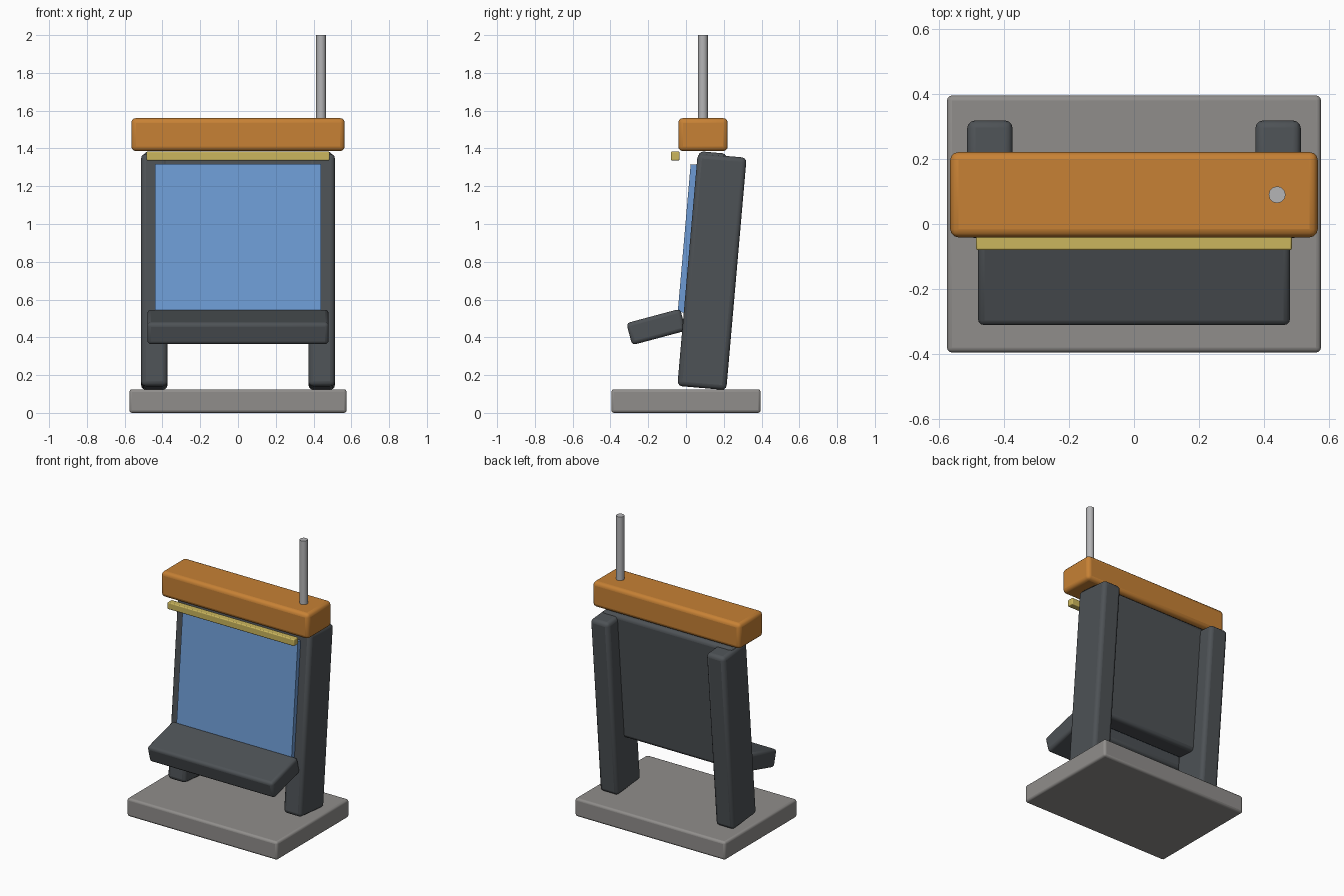
import bpy
from math import radians
from mathutils import Matrix, Vector

if "Cube" in bpy.data.objects:
    bpy.data.objects.remove(bpy.data.objects["Cube"], do_unlink=True)


def material(name, rgb):
    mat = bpy.data.materials.new(name)
    mat.use_nodes = True
    colour = (*rgb, 1.0)
    mat.diffuse_color = colour
    mat.node_tree.nodes["Principled BSDF"].inputs["Base Color"].default_value = colour
    return mat


stone = material("warm grey", (0.28, 0.27, 0.26))
charcoal = material("charcoal", (0.075, 0.084, 0.092))
blue = material("screen blue", (0.155, 0.33, 0.66))
orange = material("orange", (0.57, 0.22, 0.035))
yellow = material("pale yellow", (0.60, 0.47, 0.11))
metal = material("light grey metal", (0.46, 0.46, 0.47))


def finish(obj, name, mat):
    obj.name = name
    obj.data.materials.append(mat)
    bpy.ops.object.shade_smooth_by_angle(angle=radians(35))
    return obj


def box(name, centre, size, mat, bevel=0.0, tilt=0.0):
    """Box with rounded edges, tilted about the x axis by degrees."""
    bpy.ops.mesh.primitive_cube_add(size=1, location=centre, rotation=(radians(tilt), 0, 0))
    obj = bpy.context.object
    obj.data.transform(Matrix.Diagonal((*size, 1)))
    if bevel:
        mod = obj.modifiers.new("rounded edges", "BEVEL")
        mod.width, mod.segments = bevel, 3
    return finish(obj, name, mat)


# Base slab
box("base", (0, 0, 0.0625), (1.15, 0.79, 0.125), stone, 0.015)

# Leaning frame: parts placed in the frame's own tilted space
LEAN = -5
frame_centre = Vector((0, 0.1375, 0.747))
lean = Matrix.Rotation(radians(LEAN), 3, "X")


def frame_box(name, offset, size, mat, bevel=0.0):
    return box(name, frame_centre + lean @ Vector(offset), size, mat, bevel, LEAN)


for name, side in (("left_post", 1), ("right_post", -1)):
    frame_box(name, (side * 0.443, 0, 0), (0.14, 0.26, 1.235), charcoal, 0.025)
frame_box("back_panel", (0, -0.05, 0.19), (1.0, 0.15, 0.88), charcoal, 0.025)
frame_box("screen", (0, -0.142, 0.165), (0.88, 0.04, 0.785), blue)

# Sloping control shelf
box("control_shelf", (0, -0.158, 0.455), (0.96, 0.295, 0.12), charcoal, 0.02, 15)

# Header, light strip and mast
box("header", (0, 0.09, 1.473), (1.13, 0.262, 0.175), orange, 0.025)
box("light_strip", (0, -0.057, 1.36), (0.97, 0.047, 0.047), yellow, 0.006)
bpy.ops.mesh.primitive_cylinder_add(vertices=12, radius=0.026, depth=0.46, location=(0.44, 0.09, 1.77))
finish(bpy.context.object, "mast", metal)
